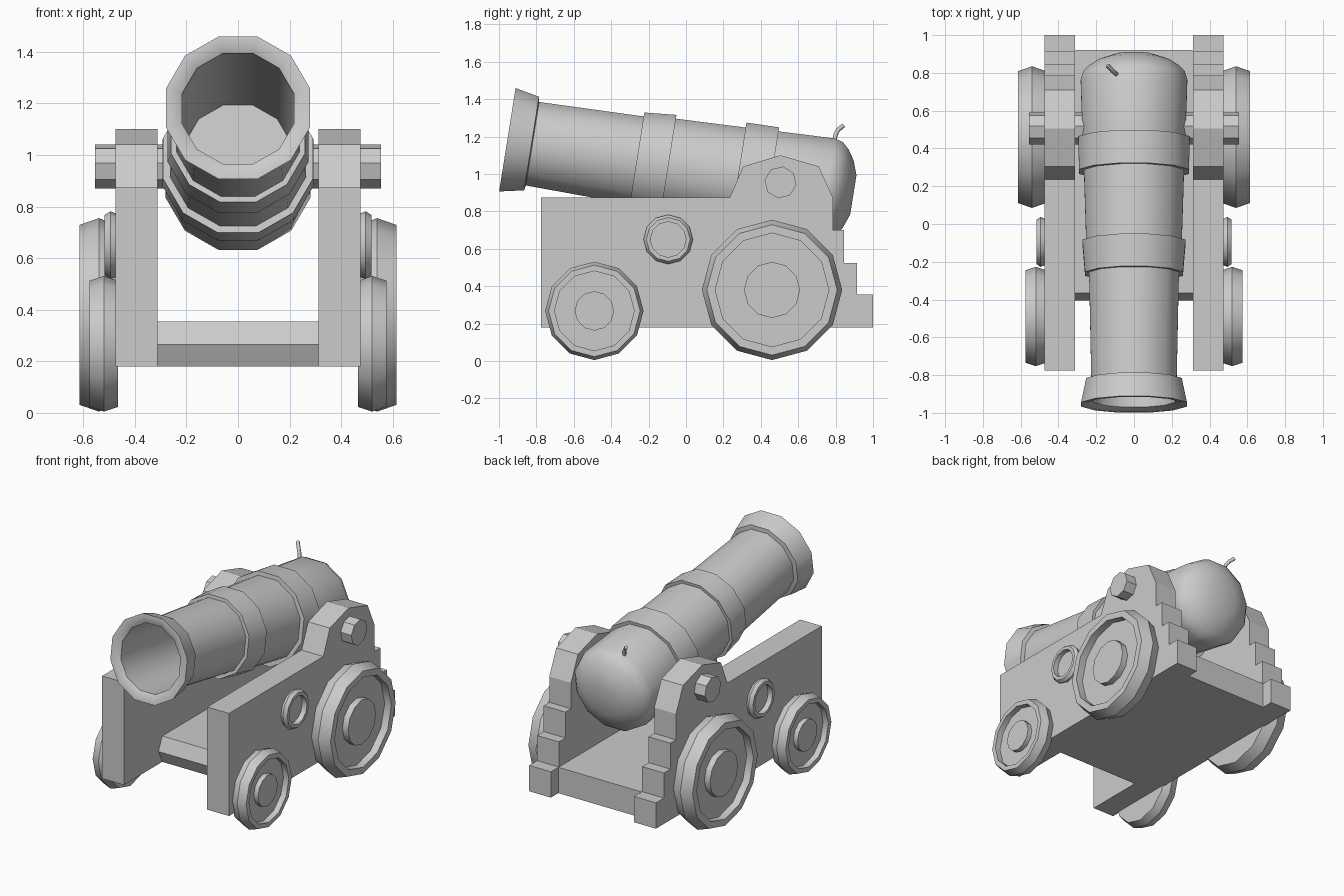
import bpy, bmesh, math
from mathutils import Vector

cube = bpy.data.objects.get("Cube")
if cube:
    bpy.data.objects.remove(cube)

grey = bpy.data.materials.new("plain_grey")
grey.use_nodes = True
GREY = (0.6, 0.6, 0.6, 1)
grey.diffuse_color = GREY
grey.node_tree.nodes["Principled BSDF"].inputs["Base Color"].default_value = GREY


def finish(name, bm, angle=None):
    """Turn a bmesh into a named object, smooth below the given angle."""
    bmesh.ops.recalc_face_normals(bm, faces=bm.faces)
    mesh = bpy.data.meshes.new(name)
    bm.to_mesh(mesh)
    bm.free()
    mesh.materials.append(grey)
    obj = bpy.data.objects.new(name, mesh)
    bpy.context.collection.objects.link(obj)
    if angle:
        bpy.ops.object.select_all(action='DESELECT')
        obj.select_set(True)
        bpy.context.view_layer.objects.active = obj
        bpy.ops.object.shade_smooth_by_angle(angle=math.radians(angle))
    return obj


def lathe(name, profile, origin, axis, up, sides=12, phase=0.0, angle=35):
    """Spin (distance, radius) points around an axis and cap both ends."""
    bm = bmesh.new()
    origin, axis, up = Vector(origin), Vector(axis), Vector(up)
    side = axis.cross(up)
    rings = []
    for dist, radius in profile:
        ring = []
        for k in range(sides):
            t = math.tau * k / sides + phase
            ring.append(bm.verts.new(origin + axis * dist
                                     + radius * (side * math.cos(t) + up * math.sin(t))))
        rings.append(ring)
    for a, b in zip(rings, rings[1:]):
        for k in range(sides):
            j = (k + 1) % sides
            bm.faces.new((a[k], a[j], b[j], b[k]))
    bm.faces.new(rings[0])
    bm.faces.new(rings[-1])
    return finish(name, bm, angle)


def slab(name, outline, x0, x1):
    """Extrude a (y, z) outline between two x positions."""
    bm = bmesh.new()
    face = bm.faces.new([bm.verts.new((x0, y, z)) for y, z in outline])
    ext = bmesh.ops.extrude_face_region(bm, geom=[face])
    moved = [v for v in ext["geom"] if isinstance(v, bmesh.types.BMVert)]
    bmesh.ops.translate(bm, verts=moved, vec=(x1 - x0, 0, 0))
    return finish(name, bm)


# Barrel: bore, flared muzzle, two bands and a rounded breech
tilt = math.radians(9.05)
barrel_axis = (0, math.cos(tilt), -math.sin(tilt))
barrel_up = (0, math.sin(tilt), math.cos(tilt))
barrel_profile = [
    (1.23, .215), (.02, .225), (0, .262), (0, .29), (.131, .262), (.136, .234),
    (.70, .246), (.70, .268), (.872, .283), (.872, .262),
    (1.248, .274), (1.248, .302), (1.425, .304), (1.425, .282),
    (1.73, .292), (1.775, .278), (1.81, .244), (1.845, .19), (1.873, .11)]
lathe("barrel", barrel_profile, (0, -.955, 1.183), barrel_axis, barrel_up,
      phase=math.radians(15), angle=40)

# Fuse
curve = bpy.data.curves.new("fuse", 'CURVE')
curve.dimensions = '3D'
curve.bevel_depth = .012
curve.bevel_resolution = 1
curve.use_fill_caps = True
spline = curve.splines.new('POLY')
points = [(-.09, .79, 1.16), (-.10, .80, 1.21), (-.115, .812, 1.235), (-.14, .84, 1.257)]
spline.points.add(len(points) - 1)
for p, co in zip(spline.points, points):
    p.co = (*co, 1)
curve.materials.append(grey)
bpy.context.collection.objects.link(bpy.data.objects.new("fuse", curve))

# Carriage bed with a pointed front edge
slab("carriage_bed", [(-.365, .18), (-.405, .265), (-.365, .355), (.92, .355), (.92, .18)],
     -.312, .312)

cheek_outline = [
    (-.775, .18), (1, .18), (1, .355), (.915, .355), (.915, .525), (.845, .525),
    (.845, .70), (.785, .70), (.785, .875), (.71, 1.04), (.505, 1.10),
    (.305, 1.04), (.235, .875), (-.775, .875)]


def wheel_profile(radius, inner, outer, recess):
    """Crowned rim, recessed disc and raised hub."""
    crown = (inner + outer) / 2
    rim = radius * .93
    lip = radius * .81
    hub = radius * .4
    return [(inner, rim), (crown, radius), (outer, rim), (outer, lip),
            (outer - recess, lip), (outer - recess, hub),
            (outer - .008, hub), (outer - .008, hub * .02)]


# Sides: cheeks, wheels, rings and trunnions
for label, s in (("left", 1), ("right", -1)):
    out, up = (s, 0, 0), (0, 0, 1)
    slab("cheek_" + label, cheek_outline, s * .312, s * .475)
    lathe("rear_wheel_" + label, wheel_profile(.375, .465, .615, .05),
          (0, .46, .38), out, up)
    lathe("front_wheel_" + label, wheel_profile(.263, .465, .575, .04),
          (0, -.49, .268), out, up)
    lathe("side_ring_" + label,
          [(.465, .12), (.495, .132), (.517, .117), (.517, .095), (.482, .095)],
          (0, -.095, .65), out, up)
    lathe("trunnion_" + label, [(.2, .086), (.555, .086)], (0, .505, .955),
          out, barrel_up, sides=8)
